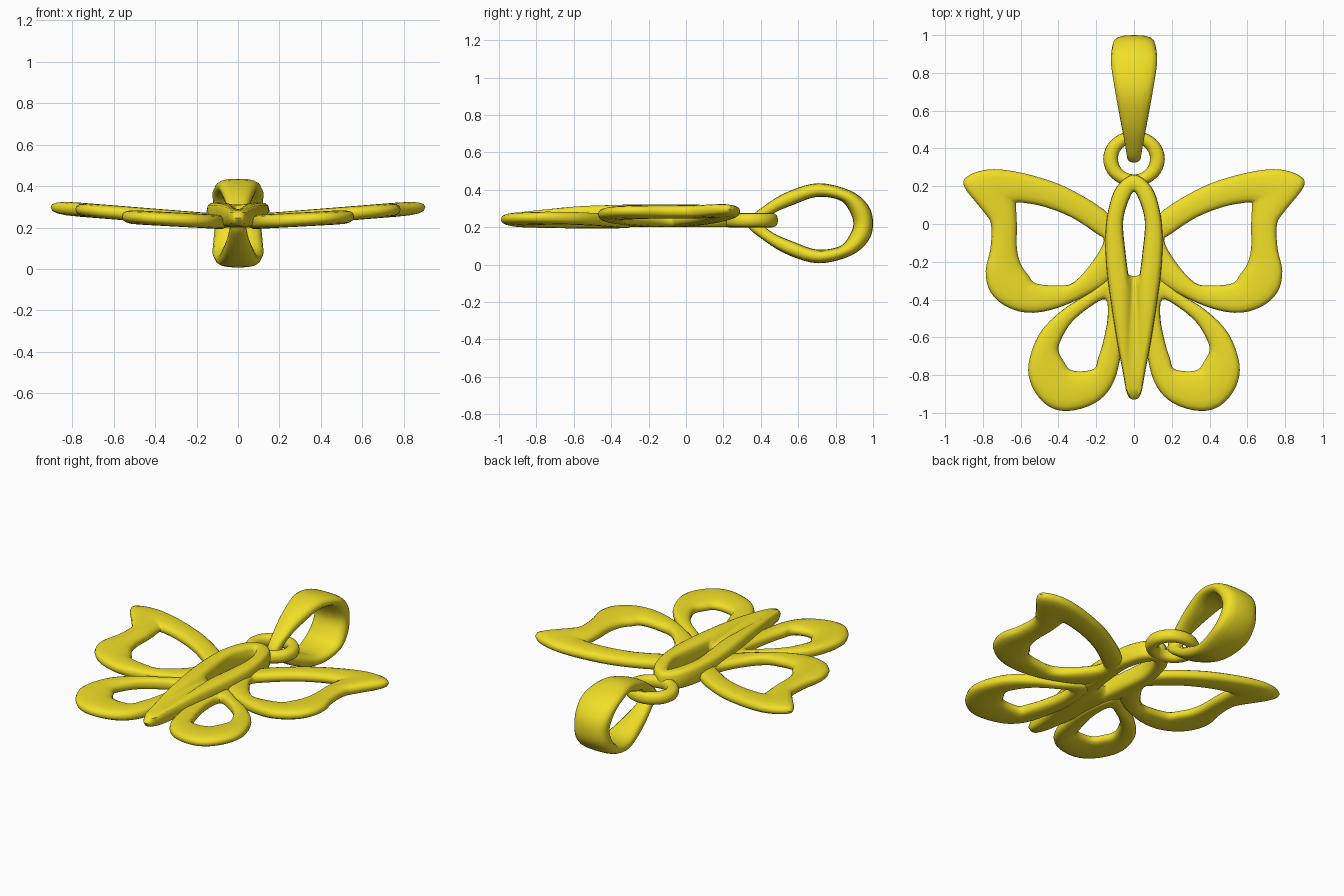
import bpy, bmesh, math
from mathutils import Vector

if "Cube" in bpy.data.objects:
    bpy.data.objects.remove(bpy.data.objects["Cube"])

gold = bpy.data.materials.new("gold")
gold.diffuse_color = (0.88, 0.74, 0.02, 1)
gold.use_nodes = True
gold.node_tree.nodes["Principled BSDF"].inputs["Base Color"].default_value = gold.diffuse_color


def smooth_loop(pts, steps):
    """Closed Catmull-Rom through the given points."""
    n, out = len(pts), []
    for i in range(n):
        a, b, c, d = (pts[(i + k) % n] for k in (-1, 0, 1, 2))
        for s in range(steps):
            t = s / steps
            out.append(0.5 * (2 * b + (c - a) * t + (2 * a - 5 * b + 4 * c - d) * t * t
                              + (3 * b - a - 3 * c + d) * t ** 3))
    return out


def band(name, outer, inner, half, steps=4, sides=16, power=0.75, mirror=False):
    """Rounded closed band between two loops; half = half-thickness vectors."""
    outer, inner, half = (smooth_loop(p, steps) for p in (outer, inner, half))
    bm = bmesh.new()
    rings = []
    for o, i, h in zip(outer, inner, half):
        ring = []
        for k in range(sides):
            c, s = math.cos(math.tau * k / sides), math.sin(math.tau * k / sides)
            c, s = (math.copysign(abs(v) ** power, v) for v in (c, s))
            ring.append(bm.verts.new((o + i) / 2 + (o - i) / 2 * c + h * s))
        rings.append(ring)
    for r in range(len(rings)):
        p, q = rings[r - 1], rings[r]
        for k in range(sides):
            bm.faces.new((p[k - 1], p[k], q[k], q[k - 1]))
    bmesh.ops.recalc_face_normals(bm, faces=bm.faces)
    me = bpy.data.meshes.new(name)
    bm.to_mesh(me)
    bm.free()
    ob = bpy.data.objects.new(name, me)
    bpy.context.collection.objects.link(ob)
    me.materials.append(gold)
    if mirror:
        ob.modifiers.new("mirror", 'MIRROR')
    bpy.ops.object.select_all(action='DESELECT')
    ob.select_set(True)
    bpy.context.view_layer.objects.active = ob
    bpy.ops.object.shade_smooth_by_angle(angle=math.radians(50))
    return ob


def wing(name, pairs, base, slope, t):
    def lift(x, y):
        return Vector((x, y, base + slope * x))
    band(name, [lift(*p[:2]) for p in pairs], [lift(*p[2:]) for p in pairs],
         [Vector((0, 0, t))] * len(pairs), mirror=True)


# Upper wings: outer x, y, inner x, y
wing("upper_wings", [
    (.12, .04, .20, -.05), (.34, .185, .33, .035), (.55, .26, .47, .09),
    (.74, .29, .58, .112), (.87, .26, .62, .113), (.90, .20, .625, .10),
    (.80, .07, .622, .04), (.757, 0, .62, -.02), (.76, -.13, .62, -.13),
    (.785, -.25, .60, -.21), (.76, -.36, .56, -.27), (.67, -.44, .52, -.315),
    (.53, -.47, .41, -.325), (.34, -.42, .32, -.31), (.12, -.29, .22, -.20),
    (.07, -.12, .16, -.09)], .225, .08, .034)

# Lower wings
wing("lower_wings", [
    (.10, -.28, .15, -.40), (.26, -.38, .235, -.44), (.385, -.46, .33, -.52),
    (.50, -.58, .385, -.61), (.558, -.74, .40, -.67), (.54, -.86, .37, -.73),
    (.46, -.96, .34, -.77), (.35, -.99, .28, -.78), (.21, -.95, .21, -.765),
    (.12, -.86, .19, -.71), (.075, -.72, .165, -.63), (.05, -.5, .14, -.5)],
    .222, .055, .034)

# Body with slot: outer x, y, inner x, y, half-thickness
right = [(.09, .20, .022, .14, .058), (.135, .08, .05, .06, .06),
         (.152, -.07, .058, -.02, .06), (.145, -.24, .045, -.15, .06),
         (.12, -.43, .034, -.24, .06), (.09, -.62, .028, -.268, .058),
         (.06, -.78, .02, -.272, .053), (.036, -.90, .01, -.275, .047)]
loop = ([(0, .262, 0, .17, .055)] + right + [(0, -.93, 0, -.276, .045)]
        + [(-a, b, -c, d, t) for a, b, c, d, t in reversed(right)])
band("body",
     [Vector((a, b, .20 + t)) for a, b, c, d, t in loop],
     [Vector((c, d, .20 + t)) for a, b, c, d, t in loop],
     [Vector((0, 0, t)) for a, b, c, d, t in loop], power=0.6)

# Jump ring
angles = [math.tau * k / 12 for k in range(12)]
band("jump_ring",
     [Vector((.163 * math.cos(a), .345 + .147 * math.sin(a), .237)) for a in angles],
     [Vector((.085 * math.cos(a), .345 + .083 * math.sin(a), .237)) for a in angles],
     [Vector((0, 0, .038))] * 12, power=0.9)

# Tapered bail: outer y, z, inner y, z, half-width in x
top = [(.975, .315, .872, .29, .118), (.88, .395, .82, .345, .122),
       (.71, .435, .70, .362, .10), (.55, .392, .58, .322, .075),
       (.42, .315, .47, .275, .052)]
bail = ([(1.0, .22, .895, .22, .112)] + top + [(.325, .22, .415, .22, .038)]
        + [(a, .442 - b, c, .442 - d, w) for a, b, c, d, w in reversed(top)])
band("bail",
     [Vector((0, a, b)) for a, b, c, d, w in bail],
     [Vector((0, c, d)) for a, b, c, d, w in bail],
     [Vector((w, 0, 0)) for a, b, c, d, w in bail], power=0.75)
